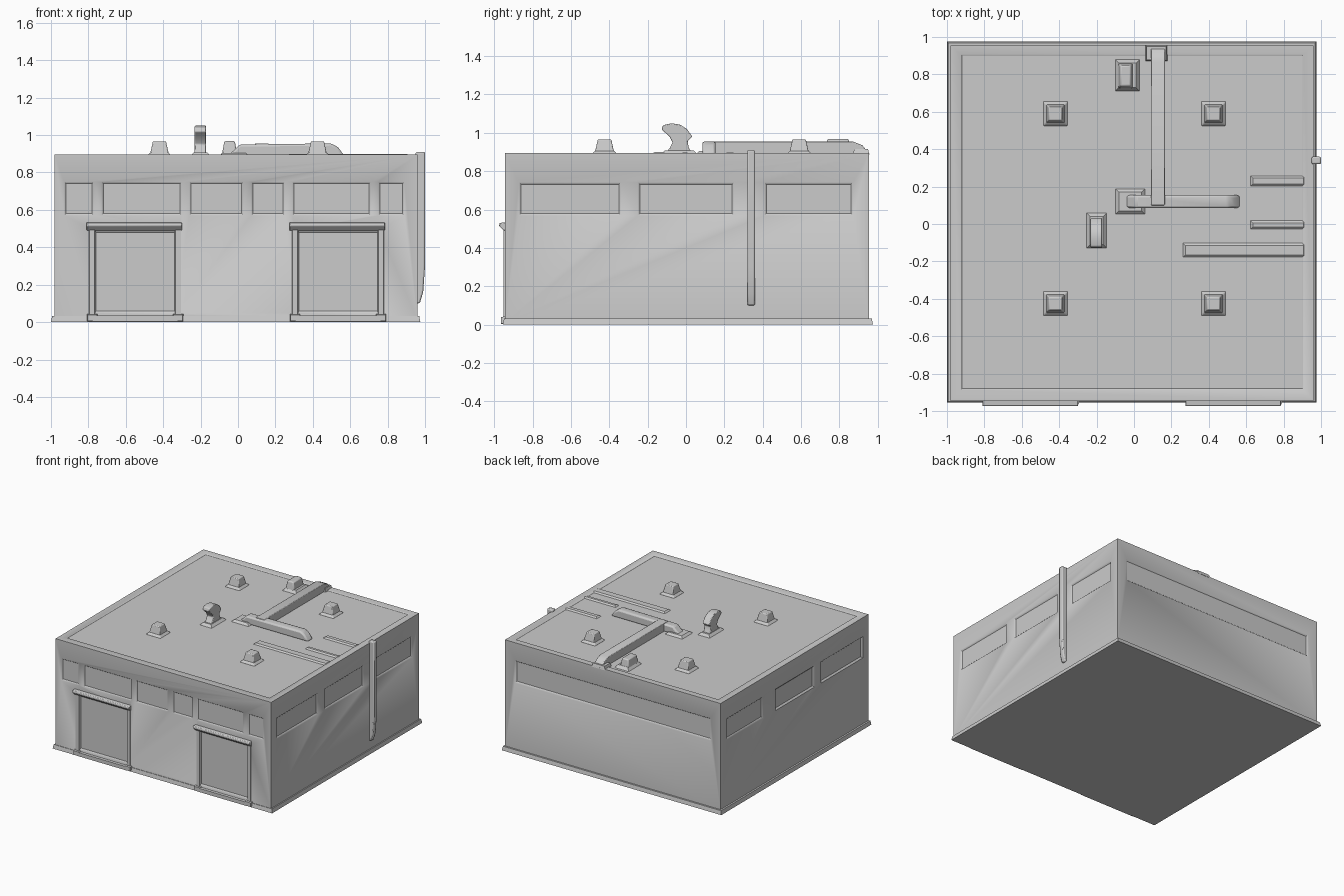
import bpy, bmesh
from mathutils import Matrix, Vector

if "Cube" in bpy.data.objects:
    bpy.data.objects.remove(bpy.data.objects["Cube"])

X0, X1, Y0, Y1, H = -0.98, 0.96, -0.945, 0.955, 0.895


def axes(u, v, d):
    m = Matrix((u, v, d)).transposed()
    return m


# Local frames: u along the surface, v up the surface, d outward
TOP = axes((1, 0, 0), (0, 1, 0), (0, 0, 1))
FRONT = axes((1, 0, 0), (0, 0, 1), (0, -1, 0))
RIGHT = axes((0, 1, 0), (0, 0, 1), (1, 0, 0))
BACK = axes((-1, 0, 0), (0, 0, 1), (0, 1, 0))
LEFT = axes((0, -1, 0), (0, 0, 1), (-1, 0, 0))


def frustum(bm, frame, rect, d0, d1, inset=0.0):
    """Box on a surface; inset shrinks the outer (d1) end."""
    a, b, c, d = rect
    rings = []
    for depth, i in ((d0, 0.0), (d1, inset)):
        pts = [(a + i, c + i), (b - i, c + i), (b - i, d - i), (a + i, d - i)]
        rings.append([bm.verts.new(frame @ Vector((u, v, depth))) for u, v in pts])
    lo, hi = rings
    bm.faces.new(lo[::-1])
    bm.faces.new(hi)
    for k in range(4):
        n = (k + 1) % 4
        bm.faces.new((lo[k], lo[n], hi[n], hi[k]))


def finish(bm, name, bevel=0.0, segments=2):
    me = bpy.data.meshes.new(name)
    bm.to_mesh(me)
    bm.free()
    ob = bpy.data.objects.new(name, me)
    bpy.context.collection.objects.link(ob)
    if bevel:
        mod = ob.modifiers.new("soft_edges", 'BEVEL')
        mod.width, mod.segments = bevel, segments
    bpy.ops.object.select_all(action='DESELECT')
    ob.select_set(True)
    bpy.context.view_layer.objects.active = ob
    bpy.ops.object.shade_smooth_by_angle(angle=0.6)
    return ob


def box(name, frame, rect, d0, d1, inset=0.0, bevel=0.0):
    bm = bmesh.new()
    frustum(bm, frame, rect, d0, d1, inset)
    return finish(bm, name, bevel)


def profile(name, pts, lo, hi, frame, bevel=0.006):
    """Extrude a (u, v) outline along d."""
    bm = bmesh.new()
    f = bm.faces.new([bm.verts.new(frame @ Vector((u, v, lo))) for u, v in pts])
    ext = bmesh.ops.extrude_face_region(bm, geom=[f])
    move = frame @ Vector((0, 0, hi - lo))
    bmesh.ops.translate(bm, vec=move, verts=[g for g in ext['geom'] if isinstance(g, bmesh.types.BMVert)])
    bmesh.ops.recalc_face_normals(bm, faces=bm.faces)
    return finish(bm, name, bevel)


# Shallow recesses: upper wall panels, doorways and the sunken roof
cut = bmesh.new()


def recess(frame, rect, surface, depth=0.015):
    a, b, c, d = rect
    grow = 0.02
    i = -(depth + grow)
    frustum(cut, frame, rect, surface - depth, surface + grow, i)


for a, b in ((-0.92, -0.78), (-0.72, -0.31), (-0.25, 0.02), (0.08, 0.24), (0.30, 0.70), (0.76, 0.88)):
    recess(FRONT, (a, b, 0.58, 0.74), -Y0, 0.01)
for a, b in ((-0.86, -0.35), (-0.24, 0.24), (0.42, 0.86)):
    recess(RIGHT, (a, b, 0.58, 0.73), X1, 0.012)
    recess(LEFT, (-b, -a, 0.58, 0.73), -X0, 0.012)
recess(BACK, (-0.86, 0.88, 0.58, 0.74), Y1, 0.012)
DOORS = (-0.55, 0.535)
for x in DOORS:
    recess(FRONT, (x - 0.21, x + 0.21, 0.06, 0.48), -Y0, 0.012)
recess(TOP, (-0.92, 0.90, -0.88, 0.90), H, 0.006)
cutter = finish(cut, "recess_cutter")
cutter.hide_render = True

# Main building block
body = box("building_body", TOP, (X0, X1, Y0, Y1), 0.01, H)
mod = body.modifiers.new("recesses", 'BOOLEAN')
mod.object, mod.operation, mod.solver = cutter, 'DIFFERENCE', 'EXACT'
bpy.context.view_layer.objects.active = body
bpy.ops.object.modifier_apply(modifier="recesses")
bpy.data.objects.remove(cutter)

# Base skirting
box("base_plinth", TOP, (-1.0, 0.975, -0.955, 0.975), 0.0, 0.032, 0.006)

# Door canopies, jambs and thresholds
for side, x in zip(("left", "right"), DOORS):
    profile(side + "_door_canopy", [(-0.93, 0.49), (-0.95, 0.49), (-0.975, 0.515), (-0.972, 0.53), (-0.93, 0.535)],
            x - 0.26, x + 0.25, RIGHT, 0.004)
    for s in (-1, 1):
        j = x + s * 0.23
        box(side + "_door_jamb", FRONT, (j - 0.02, j + 0.02, 0.02, 0.50), 0.93, 0.952, 0.006)
        box(side + "_jamb_foot", FRONT, (j - 0.03, j + 0.03, 0.0, 0.045), 0.93, 0.966, 0.006)
    box(side + "_door_threshold", FRONT, (x - 0.23, x + 0.23, 0.0, 0.038), 0.93, 0.964, 0.004)

# Downpipe on the right wall
profile("downpipe", [(0.95, 0.10), (0.972, 0.10), (0.99, 0.16), (1.0, 0.30), (1.0, 0.91), (0.95, 0.91)],
        -0.36, -0.32, FRONT @ Matrix.Identity(3), 0.008)

# Four square roof vents with flared feet
R = H - 0.008
for x in (-0.42, 0.425):
    for y in (-0.425, 0.59):
        bm = bmesh.new()
        frustum(bm, TOP, (x - 0.068, x + 0.068, y - 0.068, y + 0.068), R, R + 0.02, 0.02)
        frustum(bm, TOP, (x - 0.05, x + 0.05, y - 0.05, y + 0.05), R + 0.012, 0.966, 0.015)
        finish(bm, "roof_vent", 0.005)

# Small rear chimney
box("rear_chimney_foot", TOP, (-0.10, 0.03, 0.71, 0.88), R, 0.912, 0.02)
box("rear_chimney", TOP, (-0.085, -0.005, 0.725, 0.86), 0.90, 0.968, 0.012, 0.008)

# Hooked exhaust cowl
profile("hooked_exhaust", [(-0.115, R), (-0.085, 0.92), (-0.07, 0.95), (-0.085, 0.98), (-0.128, 1.018),
                           (-0.12, 1.04), (-0.075, 1.05), (-0.03, 1.042), (0.005, 1.02), (0.033, 0.98),
                           (0.008, 0.955), (0.015, 0.92), (0.04, R)],
        -0.232, -0.17, RIGHT, 0.005)
box("exhaust_foot", TOP, (-0.255, -0.145, -0.13, 0.06), R, 0.908, 0.02)

# L-shaped roof duct: run to the rear edge, then a branch to the right
profile("rear_duct", [(0.10, R), (0.10, 0.955), (0.87, 0.955), (0.92, 0.935), (0.952, 0.895), (0.952, R)],
        0.09, 0.165, RIGHT, 0.012)
profile("side_duct", [(-0.06, R), (-0.02, 0.92), (0.01, 0.95), (0.50, 0.955), (0.535, 0.935), (0.57, R)],
        -0.155, -0.085, FRONT, 0.012)
box("duct_rear_collar", TOP, (0.06, 0.18, 0.87, 0.957), R, 0.915, 0.008)
box("duct_corner_pad", TOP, (-0.10, 0.06, 0.05, 0.19), R, 0.905, 0.02)

# Low ribs on the right half of the roof
for a, b, c, d in ((0.26, 0.92, -0.18, -0.10), (0.62, 0.92, -0.03, 0.02), (0.62, 0.92, 0.20, 0.26)):
    box("roof_rib", TOP, (a, b, c, d), R, 0.899, 0.015)
